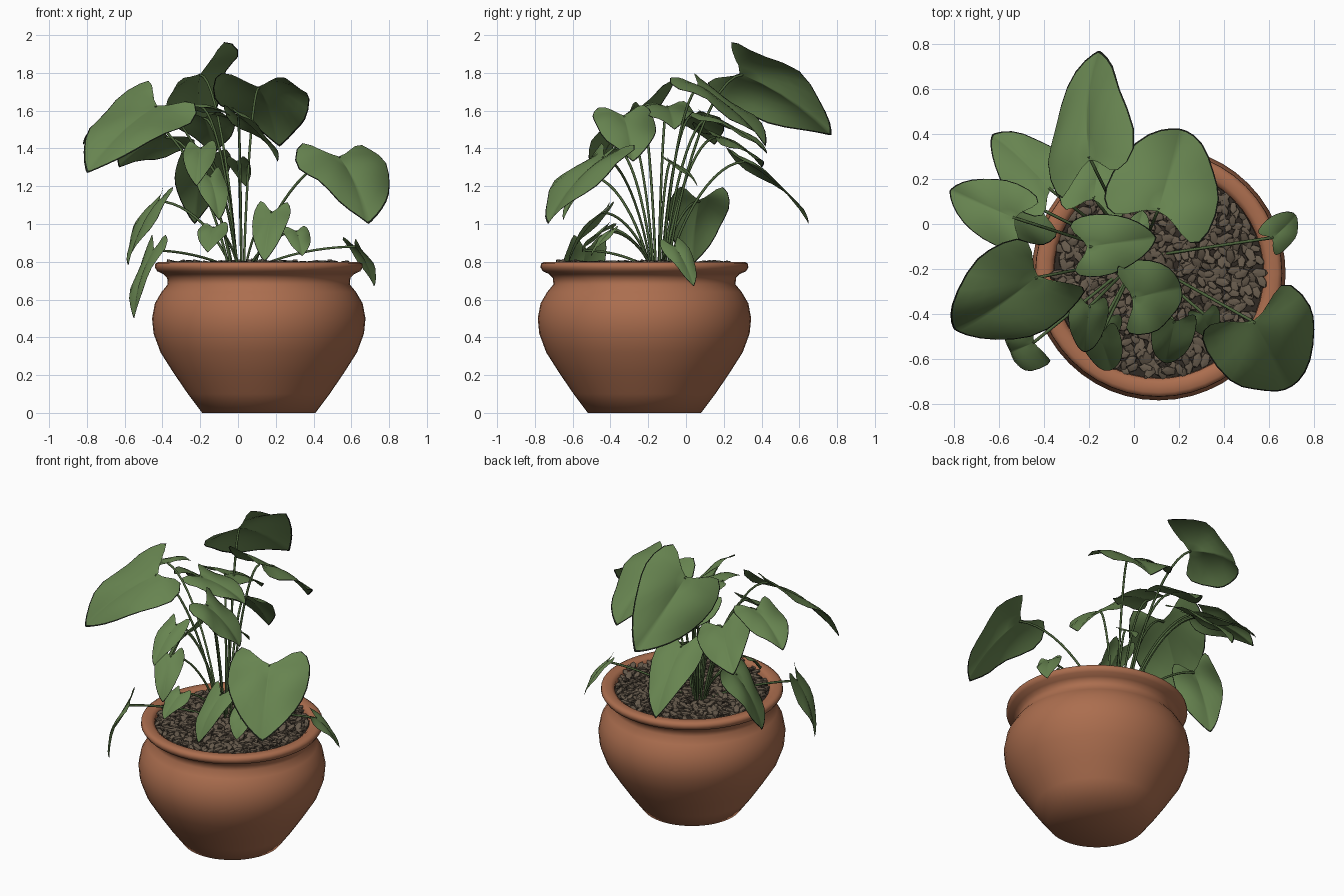
import bpy
import bmesh
import math
import random
from mathutils import Vector, Matrix

random.seed(4)
if "Cube" in bpy.data.objects:
    bpy.data.objects.remove(bpy.data.objects["Cube"], do_unlink=True)


def material(name, rgb):
    m = bpy.data.materials.new(name)
    m.use_nodes = True
    m.diffuse_color = (*rgb, 1)
    shader = m.node_tree.nodes["Principled BSDF"]
    shader.inputs["Base Color"].default_value = (*rgb, 1)
    shader.inputs["Roughness"].default_value = 0.8
    return m


TERRACOTTA = material("terracotta", (0.41, 0.155, 0.077))
GREEN = material("leaf green", (0.135, 0.23, 0.08))
EDGE = material("dark leaf edge", (0.01, 0.014, 0.008))
STEM = material("stem green", (0.075, 0.13, 0.045))
PEBBLE = material("pebble brown", (0.13, 0.1, 0.07))
SOIL = material("dark soil", (0.03, 0.023, 0.017))

POT = Vector((0.11, -0.22, 0))
CROWN = Vector((0.02, -0.15, 0.76))
UP = Vector((0, 0, 1))


def finish(name, bm, mats, angle=50):
    mesh = bpy.data.meshes.new(name)
    bm.to_mesh(mesh)
    bm.free()
    for mat in mats:
        mesh.materials.append(mat)
    ob = bpy.data.objects.new(name, mesh)
    bpy.context.collection.objects.link(ob)
    bpy.ops.object.select_all(action="DESELECT")
    ob.select_set(True)
    bpy.context.view_layer.objects.active = ob
    bpy.ops.object.shade_smooth_by_angle(angle=math.radians(angle))


def lathe(name, profile, mat, steps=48):
    bm = bmesh.new()
    verts = [bm.verts.new(POT + Vector((r, 0, z))) for r, z in profile]
    edges = [bm.edges.new(pair) for pair in zip(verts, verts[1:])]
    bmesh.ops.spin(bm, geom=verts + edges, cent=POT, axis=UP,
                   angle=math.tau, steps=steps, use_duplicate=False)
    bmesh.ops.remove_doubles(bm, verts=bm.verts, dist=0.0005)
    bmesh.ops.recalc_face_normals(bm, faces=bm.faces)
    finish(name, bm, [mat], 60)


# Pot with rolled rim and the soil disc inside it
lathe("pot", [(0, 0), (0.3, 0), (0.375, 0.1), (0.45, 0.21), (0.52, 0.32), (0.557, 0.42),
              (0.565, 0.5), (0.55, 0.58), (0.515, 0.64), (0.482, 0.68), (0.485, 0.715),
              (0.505, 0.735), (0.538, 0.75), (0.55, 0.77), (0.548, 0.79), (0.53, 0.8),
              (0.49, 0.8), (0.468, 0.785), (0.465, 0.72), (0, 0.72)], TERRACOTTA)
lathe("soil", [(0.466, 0.76), (0, 0.77)], SOIL)

# Pebbles spread over the soil in a jittered spiral
bm = bmesh.new()
COUNT = 560
GOLDEN_ANGLE = math.pi * (3 - math.sqrt(5))
for i in range(COUNT):
    r = 0.455 * math.sqrt((i + 0.5) / COUNT)
    a = i * GOLDEN_ANGLE
    spot = POT + Vector((r * math.cos(a), r * math.sin(a), 0.782))
    spot += Vector([random.uniform(-0.012, 0.012) for axis in "xyz"])
    size = random.uniform(0.8, 1.2)
    turn = Matrix.Rotation(random.uniform(0, math.tau), 4, "Z")
    tilt = Matrix.Rotation(random.uniform(-0.5, 0.5), 4, "Y")
    shape = Matrix.Diagonal((0.036 * size, 0.02 * size, 0.014 * size, 1))
    bmesh.ops.create_icosphere(bm, subdivisions=1, radius=1,
                               matrix=Matrix.Translation(spot) @ turn @ tilt @ shape)
finish("pebbles", bm, [PEBBLE], 30)


def heart(t):
    # Heart outline: pointed tip at zero, notch at half a turn
    c = math.cos(t)
    x = 0.27 + 0.73 * c + 0.43 * max(0, -c) ** 8
    return x, math.sin(t) * abs(math.sin(t / 2)) ** 0.6


SEGMENTS = 28
RINGS = (0.2, 0.4, 0.6, 0.8, 0.975, 1)
OUTLINE = [heart(math.tau * i / SEGMENTS) for i in range(SEGMENTS)]


def leaf(name, ratio, base, tip, roll=0):
    base, tip = Vector(base), Vector(tip)
    length = (tip - base).length
    width = length * ratio
    along = (tip - base).normalized()
    side = UP.cross(along).normalized()
    side = Matrix.Rotation(math.radians(roll), 3, along) @ side
    facing = along.cross(side)
    phase = random.uniform(0, math.tau)

    def point(x, y):
        arch = 0.28 * length * max(x * (1 - x), -0.12)
        crease = width * (0.16 * abs(y) - 0.24 * y * y)
        wave = 0.05 * width * abs(y) * math.sin(7 * x + 2 * y + phase)
        return (base + along * x * length + side * y * width / 2
                + facing * (arch + crease + wave))

    bm = bmesh.new()
    center = bm.verts.new(base)
    rings = [[bm.verts.new(point(x * k, y * k)) for x, y in OUTLINE] for k in RINGS]
    for i in range(SEGMENTS):
        j = (i + 1) % SEGMENTS
        bm.faces.new((center, rings[0][i], rings[0][j]))
        for inner, outer in zip(rings, rings[1:]):
            face = bm.faces.new((inner[i], outer[i], outer[j], inner[j]))
            face.material_index = int(outer is rings[-1])
    finish(name + "_leaf", bm, [GREEN, EDGE], 80)
    stalk(name + "_stalk", base)


def stalk(name, end):
    # Stalk that rises from the crown and arches out to the blade
    spread = Vector((end.x - CROWN.x, end.y - CROWN.y, 0))
    start = CROWN + spread * 0.12
    curve = bpy.data.curves.new(name, "CURVE")
    curve.dimensions = "3D"
    curve.bevel_depth = 0.007
    curve.bevel_resolution = 1
    curve.use_fill_caps = True
    spline = curve.splines.new("BEZIER")
    spline.bezier_points.add(1)
    first, last = spline.bezier_points
    first.co = first.handle_left = start
    first.handle_right = start + UP * (end.z - start.z) * 0.5 + spread * 0.15
    last.co = last.handle_right = end
    last.handle_left = end - spread * 0.35
    curve.materials.append(STEM)
    bpy.context.collection.objects.link(bpy.data.objects.new(name, curve))


# Blades: stalk joint, tip and, where twisted, roll in degrees
WIDE = {
    "back_left": ((0.11, 0.07, 1.72), (0.22, 0.42, 1.41)),
    "large_front_left": ((0.54, -0.44, 1.35), (0.69, -0.73, 1)),
    "upper_front": ((0, -0.33, 1.57), (0.21, -0.28, 1.33)),
}
BROAD = {
    "top_back": ((-0.2, 0.3, 1.79), (-0.16, 0.77, 1.47), -46),
    "back_right": ((-0.38, 0.16, 1.46), (-0.63, 0.4, 1.3), 22),
    "upper_back": ((-0.18, 0.12, 1.56), (-0.13, 0.43, 1.37)),
    "far_right": ((-0.54, 0.03, 1.57), (-0.82, 0.15, 1.42)),
    "large_right": ((-0.44, -0.24, 1.62), (-0.8, -0.47, 1.27), -24),
    "upper_middle": ((-0.2, -0.1, 1.62), (0.1, -0.06, 1.5)),
    "side_right": ((-0.42, 0.07, 1.12), (-0.58, 0.03, 0.78)),
    "small_front": ((0.31, -0.4, 0.96), (0.34, -0.5, 0.83)),
    "small_right": ((-0.13, -0.42, 0.98), (-0.16, -0.55, 0.85)),
}
SLIM = {
    "low_back": ((-0.18, 0.31, 1.33), (-0.23, 0.65, 1)),
    "rim_left": ((0.62, -0.06, 0.88), (0.72, 0.04, 0.67), 12),
    "rim_right": ((-0.45, -0.53, 0.86), (-0.55, -0.57, 0.5)),
    "low_front": ((0.18, -0.44, 1.06), (0.14, -0.62, 0.8)),
    "middle_front": ((-0.15, -0.5, 1.25), (-0.1, -0.65, 1.02)),
    "inner_front": ((-0.2, -0.37, 1.4), (-0.22, -0.57, 1.2)),
    "inner_small": ((0, -0.08, 1.33), (0.04, 0.06, 1.2)),
}
for ratio, group in ((1.25, WIDE), (1.02, BROAD), (0.74, SLIM)):
    for leaf_name, spec in group.items():
        leaf(leaf_name, ratio, *spec)
